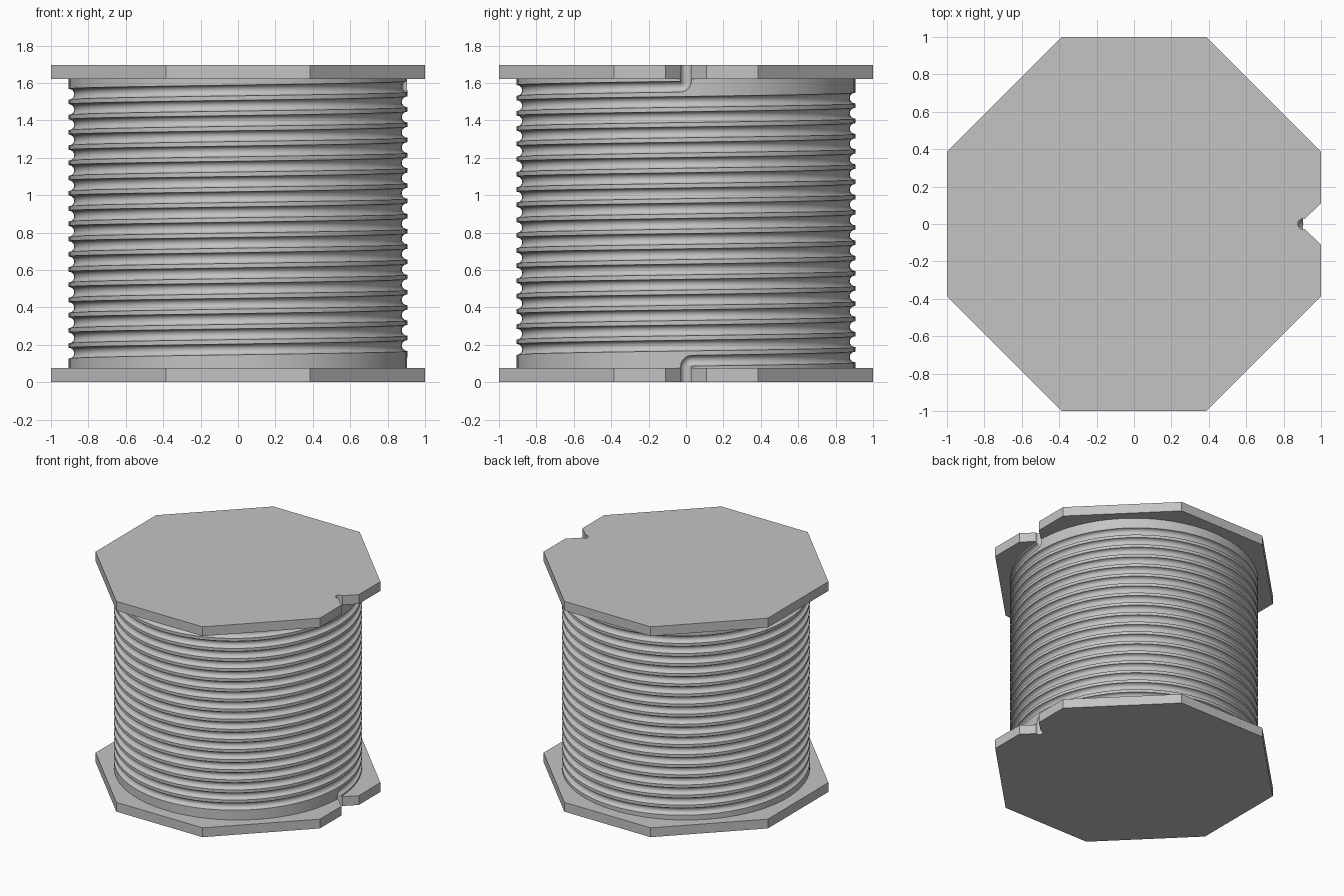
import bpy, bmesh
from math import pi, sin, cos
from mathutils import Vector

HEIGHT, FLANGE = 1.695, 0.075
RADIUS, GROOVE = 0.905, 0.029
TURNS, SEGMENTS = 18, 96
INSET = 0.115            # groove centre height from either end
BEND = 0.032             # turn from vertical slot into the winding

if "Cube" in bpy.data.objects:
    bpy.data.objects.remove(bpy.data.objects["Cube"], do_unlink=True)

grey = bpy.data.materials.new("plain grey")
grey.use_nodes = True
colour = (0.55, 0.55, 0.55, 1)
grey.diffuse_color = colour
grey.node_tree.nodes["Principled BSDF"].inputs["Base Color"].default_value = colour


def make_object(name, bm):
    bmesh.ops.recalc_face_normals(bm, faces=bm.faces)
    mesh = bpy.data.meshes.new(name)
    bm.to_mesh(mesh)
    bm.free()
    obj = bpy.data.objects.new(name, mesh)
    bpy.context.collection.objects.link(obj)
    mesh.materials.append(grey)
    return obj


def prism(name, outline, bottom, top):
    bm = bmesh.new()
    face = bm.faces.new([bm.verts.new((x, y, bottom)) for x, y in outline])
    result = bmesh.ops.extrude_face_region(bm, geom=[face])
    moved = [v for v in result["geom"] if isinstance(v, bmesh.types.BMVert)]
    bmesh.ops.translate(bm, verts=moved, vec=(0, 0, top - bottom))
    return make_object(name, bm)


def winding_path():
    """Slot up, winding around, slot up again, unrolled as (arc length, height)."""
    length, low, high = 2 * pi * RADIUS * TURNS, INSET, HEIGHT - INSET
    quarter = [i * pi / 12 for i in range(7)]
    path = [(0, -0.1)]
    path += [(BEND - BEND * cos(a), low - BEND + BEND * sin(a)) for a in quarter]
    steps = TURNS * SEGMENTS
    for i in range(1, steps):
        t = i / steps
        s = BEND + (length - 2 * BEND) * t
        path.append((s, low + (high - low) * t))
    path += [(length - BEND + BEND * sin(a), high + BEND - BEND * cos(a)) for a in quarter]
    path.append((length, HEIGHT + 0.1))
    return path


def tube(name, path, radius, sides=16):
    points = [Vector((RADIUS * cos(s / RADIUS), RADIUS * sin(s / RADIUS), z)) for s, z in path]
    bm = bmesh.new()
    rings = []
    for i, p in enumerate(points):
        before, after = points[max(i - 1, 0)], points[min(i + 1, len(points) - 1)]
        out = Vector((p.x, p.y, 0)).normalized()
        side = (after - before).normalized().cross(out).normalized()
        rings.append([bm.verts.new(p + radius * (out * cos(a) + side * sin(a)))
                      for a in (2 * pi * k / sides for k in range(sides))])
    for a, b in zip(rings, rings[1:]):
        for k in range(sides):
            n = (k + 1) % sides
            bm.faces.new((a[k], a[n], b[n], b[k]))
    bm.faces.new(rings[0])
    bm.faces.new(rings[-1])
    return make_object(name, bm)


# Round core and the two notched octagonal end plates
circle = [(RADIUS * cos(2 * pi * k / SEGMENTS), RADIUS * sin(2 * pi * k / SEGMENTS))
          for k in range(SEGMENTS)]
core = prism("grooved_core", circle, FLANGE, HEIGHT - FLANGE)
c = 0.385
plate = [(1, 0.11), (1, c), (c, 1), (-c, 1), (-1, c),
         (-1, -c), (-c, -1), (c, -1), (1, -c), (1, -0.11),
         (RADIUS, -0.02), (RADIUS, 0.02)]
bottom_plate = prism("bottom_plate", plate, 0, FLANGE)
top_plate = prism("top_plate", plate, HEIGHT - FLANGE, HEIGHT)

# Cut the winding groove and its entry and exit slots
cutter = tube("groove_cutter", winding_path(), GROOVE)
cutter.hide_render = True
for part in (core, bottom_plate, top_plate):
    cut = part.modifiers.new("groove", "BOOLEAN")
    cut.operation = "DIFFERENCE"
    cut.solver = "MANIFOLD"
    cut.object = cutter
bpy.context.view_layer.update()
graph = bpy.context.evaluated_depsgraph_get()
finished = [(part, bpy.data.meshes.new_from_object(part.evaluated_get(graph)))
            for part in (core, bottom_plate, top_plate)]
for part, mesh in finished:
    part.modifiers.clear()
    part.data = mesh
bpy.data.objects.remove(cutter, do_unlink=True)

# Smooth round surfaces, crisp edges
bpy.ops.object.select_all(action="DESELECT")
for part, mesh in finished:
    part.select_set(True)
bpy.context.view_layer.objects.active = core
bpy.ops.object.shade_smooth_by_angle(angle=pi / 6)
